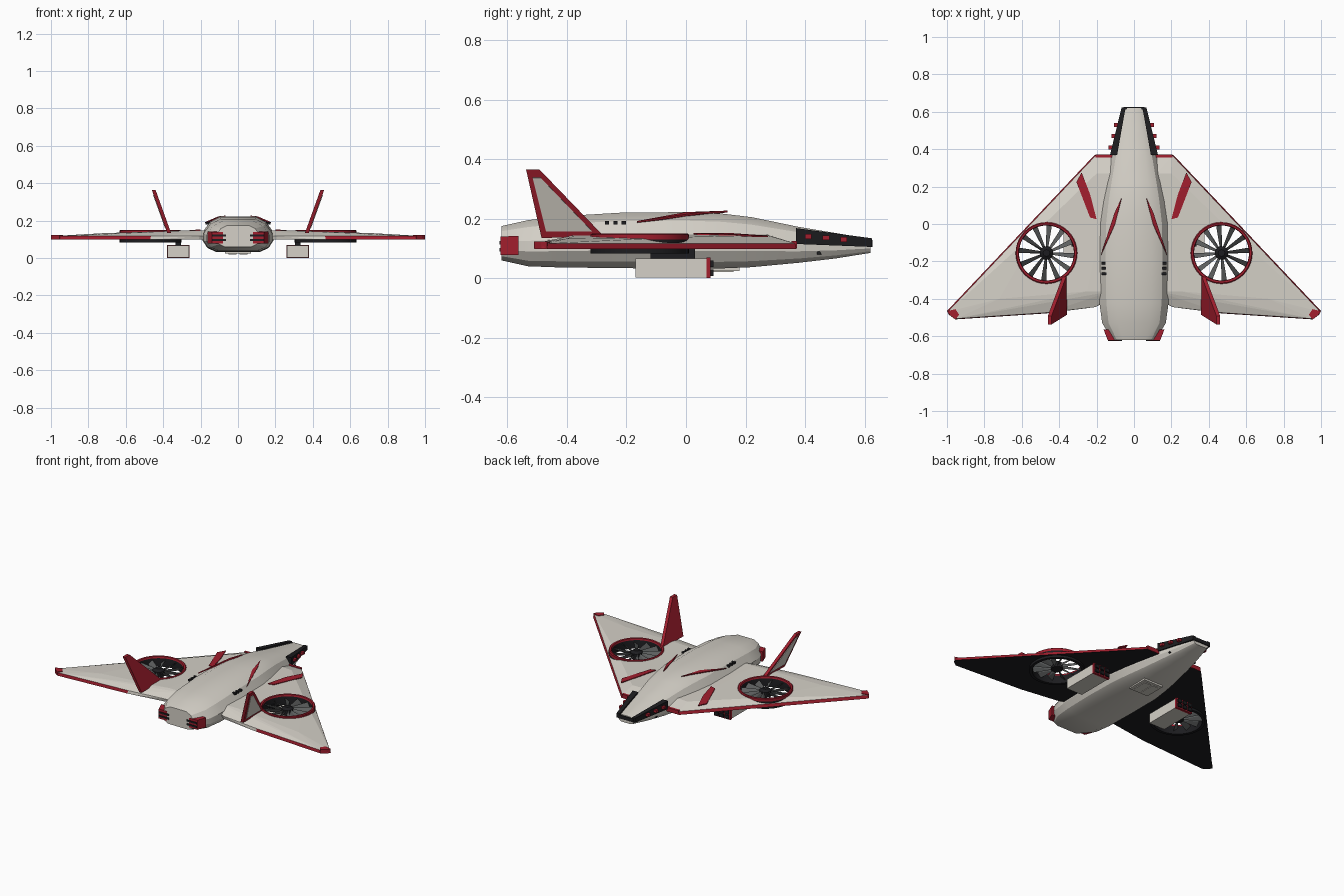
import bpy, bmesh, math
from mathutils import Vector

if "Cube" in bpy.data.objects:
    bpy.data.objects.remove(bpy.data.objects["Cube"])


def material(name, rgb):
    m = bpy.data.materials.new(name)
    m.use_nodes = True
    m.diffuse_color = (*rgb, 1)
    m.node_tree.nodes["Principled BSDF"].inputs["Base Color"].default_value = (*rgb, 1)
    return m


LIGHT = material("warm light grey", (0.66, 0.63, 0.57))
RED = material("deep red", (0.36, 0.013, 0.027))
DARK = material("near black", (0.012, 0.012, 0.014))
STEEL = material("blade grey", (0.11, 0.115, 0.115))


def finish(name, bm, mats, rule=None, mirror=True):
    bmesh.ops.recalc_face_normals(bm, faces=bm.faces)
    bm.normal_update()
    if rule:
        for f in bm.faces:
            f.material_index = rule(f.normal, f.calc_center_median())
    me = bpy.data.meshes.new(name)
    bm.to_mesh(me)
    bm.free()
    for m in mats:
        me.materials.append(m)
    ob = bpy.data.objects.new(name, me)
    bpy.context.collection.objects.link(ob)
    if mirror:
        ob.modifiers.new("Mirror", 'MIRROR').use_mirror_merge = False
    return ob


def add_hull(bm, pts):
    verts = [bm.verts.new(p) for p in pts]
    res = bmesh.ops.convex_hull(bm, input=verts)
    loose = [v for v in verts if v.is_valid and not v.link_faces]
    bmesh.ops.delete(bm, geom=loose, context='VERTS')


def hull(name, pts, mats, rule=None, mirror=True):
    bm = bmesh.new()
    add_hull(bm, pts)
    bmesh.ops.dissolve_limit(bm, angle_limit=0.002, verts=bm.verts, edges=bm.edges)
    return finish(name, bm, mats, rule, mirror)


def corners(xs, ys, zs):
    return [(x, y, z) for x in xs for y in ys for z in zs]


def boxes(name, spans, mat, mirror=True):
    bm = bmesh.new()
    for s in spans:
        add_hull(bm, corners(*s))
    return finish(name, bm, [mat], mirror=mirror)


def plate(name, pts, mat, offset):
    o = Vector(offset)
    return hull(name, [Vector(p) + o * k for p in pts for k in (0, 1)], [mat])


def smooth(ob, angle):
    bpy.ops.object.select_all(action='DESELECT')
    ob.select_set(True)
    bpy.context.view_layer.objects.active = ob
    bpy.ops.object.shade_smooth_by_angle(angle=math.radians(angle))


# Fuselage: one faceted section lofted through (y, half width, bottom, top)
half = [(0.5, 1), (0.8, 0.85), (1, 0.55), (1, 0.32), (0.87, 0.12), (0.62, 0)]
section = half + [(-x, z) for x, z in reversed(half)]
stations = [(-0.62, 0.115, 0.06, 0.175), (-0.53, 0.17, 0.04, 0.195),
            (-0.42, 0.185, 0.036, 0.208), (-0.22, 0.19, 0.034, 0.22),
            (0, 0.187, 0.031, 0.222), (0.12, 0.17, 0.033, 0.217),
            (0.22, 0.151, 0.037, 0.205), (0.38, 0.117, 0.052, 0.172),
            (0.5, 0.088, 0.066, 0.152), (0.62, 0.055, 0.085, 0.132)]
bm = bmesh.new()
rings = [[bm.verts.new((x * w, y, lo + z * (hi - lo))) for x, z in section]
         for y, w, lo, hi in stations]
n = len(section)
for a, b in zip(rings, rings[1:]):
    for i in range(n):
        bm.faces.new((a[i], a[(i + 1) % n], b[(i + 1) % n], b[i]))
bm.faces.new(rings[0])
bm.faces.new(rings[-1])
smooth(finish("fuselage", bm, [LIGHT], mirror=False), 28)

# Wing: crowned delta with red edges and a dark underside
outline = [(0.12, 0.37), (0.21, 0.37), (1, -0.465), (0.99, -0.485), (0.955, -0.51),
           (0.47, -0.478), (0.21, -0.44), (0.12, -0.395)]
crown = [(0.12, 0.27, 0.147), (0.2, 0.27, 0.145), (0.12, -0.36, 0.148),
         (0.25, -0.36, 0.148), (0.72, -0.4, 0.133), (0.5, -0.02, 0.138)]


def wing_colour(nor, c):
    if nor.z < -0.5:
        return 2
    trailing_root = nor.y < -0.5 and c.x < 0.46
    return 1 if abs(nor.z) < 0.6 and not trailing_root else 0


pts = [(x, y, 0.098) for x, y in outline] + crown
pts += [(x - 0.005, y - 0.004 if y > -0.47 else y + 0.004, 0.117) for x, y in outline]
wing = hull("wing", pts, [LIGHT, RED, DARK], wing_colour, mirror=False)

# Round opening through the wing for the lift fan
FX, FY = 0.468, -0.155
bpy.ops.mesh.primitive_cylinder_add(vertices=40, radius=0.158, depth=0.4, location=(FX, FY, 0.1))
cutter = bpy.context.object
cutter.name = "fan_cutter"
cutter.hide_render = True
cut = wing.modifiers.new("Fan opening", 'BOOLEAN')
cut.object = cutter
cut.solver = 'EXACT'
bpy.context.view_layer.objects.active = wing
bpy.ops.object.modifier_apply(modifier=cut.name)
bpy.data.objects.remove(cutter)
wing.modifiers.new("Mirror", 'MIRROR').use_mirror_merge = False

# Fan duct: dark tube with a red lip
bm = bmesh.new()
profile = [(0.147, 0.083), (0.165, 0.083), (0.165, 0.13), (0.165, 0.146),
           (0.16, 0.15), (0.15, 0.148), (0.147, 0.138)]
N = 40
tube = [[bm.verts.new((FX + r * math.cos(i * math.tau / N), FY + r * math.sin(i * math.tau / N), z))
         for r, z in profile] for i in range(N)]
for i in range(N):
    a, b = tube[i], tube[(i + 1) % N]
    for j in range(len(profile)):
        k = (j + 1) % len(profile)
        bm.faces.new((a[j], a[k], b[k], b[j]))
smooth(finish("fan_duct", bm, [DARK, RED], lambda nor, c: int(c.z > 0.128)), 35)

# Fan: twelve pitched blades around a dark hub
bm = bmesh.new()
for i in range(12):
    a = i * math.tau / 12 + 0.1
    out, side = Vector((math.cos(a), math.sin(a), 0)), Vector((-math.sin(a), math.cos(a), 0))
    base = Vector((FX, FY, 0.115))
    add_hull(bm, [base + out * r + side * (w * k) + Vector((0, 0, 0.012 * k + t))
                  for r, w in ((0.02, 0.006), (0.148, 0.014)) for k in (-1, 1) for t in (-0.002, 0.002)])
finish("fan_blades", bm, [STEEL])
bm = bmesh.new()
add_hull(bm, [(FX + r * math.cos(i * math.tau / 16), FY + r * math.sin(i * math.tau / 16), z)
              for i in range(16) for r, z in ((0.036, 0.095), (0.036, 0.13), (0.018, 0.143))])
finish("fan_hub", bm, [DARK])

# Tail fins leaning outward, red with a light outer panel


def fin_point(y, z, out=0):
    return (0.37 + (z - 0.14) * 0.36 + out, y, z)


fin = [(-0.275, 0.14), (-0.485, 0.135), (-0.537, 0.365), (-0.492, 0.365)]
hull("tail_fin", [fin_point(y, z, o) for y, z in fin for o in (-0.01, 0.01)], [RED])
panel = [(-0.315, 0.158), (-0.47, 0.158), (-0.515, 0.338), (-0.488, 0.338)]
plate("fin_panel", [fin_point(y, z, 0.008) for y, z in panel], LIGHT, (0.005, 0, -0.001))

# Red accents on the fuselage shoulders, wings and wing tips
plate("shoulder_blade", [(0.065, 0.14, 0.221), (0.102, 0.06, 0.217), (0.175, -0.165, 0.186),
                         (0.1, 0, 0.216)], RED, (0.002, 0, 0.006))
plate("wing_stripe", [(0.28, 0.275, 0.138), (0.308, 0.225, 0.139), (0.235, 0.035, 0.146),
                      (0.2, 0.025, 0.147), (0.235, 0.16, 0.146)], RED, (0, 0, 0.005))
plate("wing_tip", [(1, -0.467, 0.101), (0.985, -0.487, 0.101), (0.955, -0.511, 0.101),
                   (0.935, -0.485, 0.101), (0.955, -0.455, 0.101)], RED, (0, 0, 0.022))
boxes("wing_root_cap", [((0.11, 0.205), (0.355, 0.372), (0.099, 0.125))], RED)

# Vent slots on the fuselage sides
boxes("side_vents", [((0.145, 0.175 - 0.002), (y - 0.007, y + 0.007), (0.18, 0.192))
                     for y in (-0.265, -0.237, -0.209)], DARK)

# Dark nose panels with red lamps, and the nose rim
hull("nose_panel", corners((0.09, 0.128), (0.37,), (0.115, 0.168))
     + corners((0.045, 0.066), (0.624,), (0.105, 0.134)), [DARK])
boxes("nose_lamps", [((x - 0.025, x), (y - 0.011, y + 0.011), (z - 0.008, z + 0.008))
                     for x, y, z in ((0.135, 0.41, 0.14), (0.121, 0.47, 0.136), (0.107, 0.53, 0.13))], RED)
boxes("nose_rim", [((-0.055, 0.055), (0.612, 0.626), (0.105, 0.128))], DARK, mirror=False)
hull("nose_probe", [(0.09, 0.455, 0.08), (0.102, 0.455, 0.08), (0.096, 0.44, 0.106),
                    (0.09, 0.44, 0.08), (0.102, 0.44, 0.08)], [DARK])

# Rear corner thrusters with dark slots
hull("rear_thruster", corners((0.08, 0.14), (-0.622,), (0.078, 0.14))
     + corners((0.1, 0.163), (-0.563,), (0.078, 0.142)), [RED])
boxes("rear_slots", [((0.065, 0.138), (-0.626, -0.61), (z, z + 0.011)) for z in (0.09, 0.114)], DARK)

# Underwing pods: light body, red muzzle frame, dark tubes, pylon
boxes("pod_body", [((0.262, 0.378), (-0.17, 0.07), (0.003, 0.066))], LIGHT)
boxes("pod_frame", [((0.26, 0.38), (0.068, 0.083), (0, 0.069))], RED)
boxes("pod_tubes", [((x, x + 0.028), (0.075, 0.093), (z, z + 0.022))
                    for x in (0.268, 0.306, 0.344) for z in (0.008, 0.038)], DARK)
boxes("pod_pylon", [((0.305, 0.335), (-0.12, 0.03), (0.06, 0.1))], DARK)

# Belly hatch
boxes("belly_hatch", [((-0.07, 0.07), (0.04, 0.18), (0.024, 0.05)),
                      ((-0.05, -0.008), (0.06, 0.16), (0.02, 0.04)),
                      ((0.008, 0.05), (0.06, 0.16), (0.02, 0.04))], LIGHT, mirror=False)
